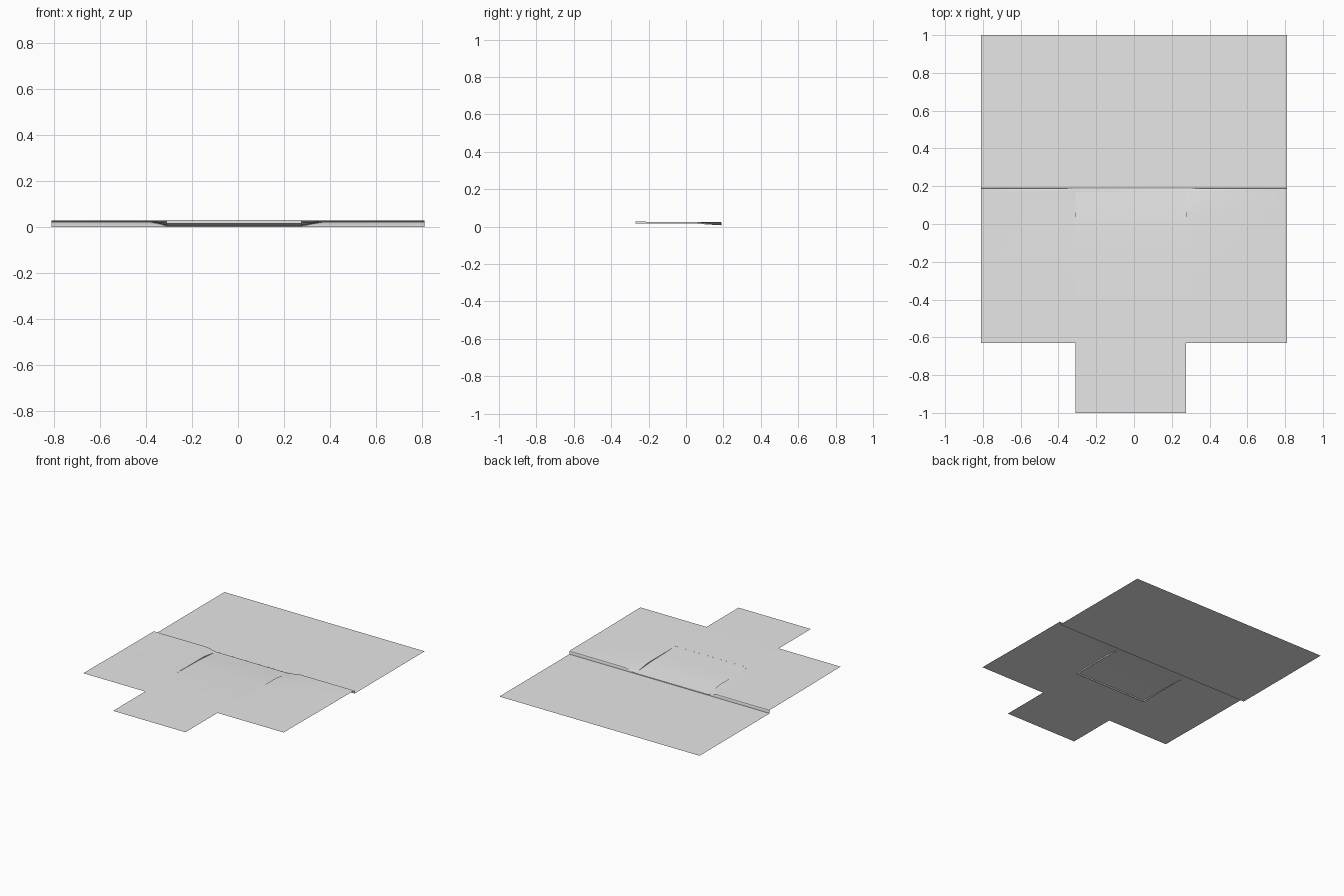
import bpy
import bmesh

if "Cube" in bpy.data.objects:
    bpy.data.objects.remove(bpy.data.objects["Cube"], do_unlink=True)

GREY = bpy.data.materials.new("concrete grey")
GREY.use_nodes = True
GREY.diffuse_color = (0.8, 0.8, 0.8, 1)
GREY.node_tree.nodes["Principled BSDF"].inputs["Base Color"].default_value = (0.8, 0.8, 0.8, 1)

EDGE = 0.81                    # half width of the site
LEFT, RIGHT = -0.31, 0.275     # driveway sides
KERB, ROAD = 0.17, 0.19        # kerb inner and outer lines
KERB_TOP, DROP = 0.025, 0.008  # full and lowered kerb heights
FLARES = [-EDGE, -0.38, LEFT, RIGHT, 0.37, EDGE]


def ramp(t, points):
    """Height on a polyline of (position, height) points."""
    for (a, za), (b, zb) in zip(points, points[1:]):
        if t <= b:
            return za + (zb - za) * max(0, t - a) / (b - a)
    return points[-1][1]


def make_object(name, rows):
    """Sheet through rows of points, smooth with sharp creases."""
    bm = bmesh.new()
    grid = [[bm.verts.new(p) for p in row] for row in rows]
    for r, s in zip(grid, grid[1:]):
        for i in range(len(r) - 1):
            bm.faces.new((r[i], r[i + 1], s[i + 1], s[i]))
    mesh = bpy.data.meshes.new(name)
    bm.to_mesh(mesh)
    bm.free()
    mesh.materials.append(GREY)
    obj = bpy.data.objects.new(name, mesh)
    bpy.context.collection.objects.link(obj)
    bpy.ops.object.select_all(action="DESELECT")
    obj.select_set(True)
    bpy.context.view_layer.objects.active = obj
    bpy.ops.object.shade_smooth_by_angle(angle=0.5)
    return obj


def sheet(name, xs, ys, height):
    return make_object(name, [[(x, y, height(x, y)) for x in xs] for y in ys])


def kerb_height(x):
    return ramp(x, [(-0.38, KERB_TOP), (LEFT, DROP), (RIGHT, DROP), (0.37, KERB_TOP)])


def ground_height(x, y):
    base = ramp(y, [(-0.51, 0.029), (-0.25, 0.026), (KERB, KERB_TOP)])
    fall = ramp(y, [(0.05, 0), (KERB, 1)])
    return base - fall * (KERB_TOP - kerb_height(x))


def apron_height(x, y):
    return ramp(y, [(-0.27, 0.026), (0, 0.02), (KERB, DROP)])


# Road behind the kerb
sheet("road", [-EDGE, EDGE], [ROAD, 1], lambda x, y: 0)

# Verge and pavement on each side of the driveway
rows = [-0.63, -0.51, -0.25, 0.05, 0.11, KERB]
sheet("right_pavement", FLARES[:3], rows, ground_height)
sheet("left_pavement", FLARES[3:], rows, ground_height)

# Driveway with its tongue, and the apron sloping to the lowered kerb
sheet("driveway", [LEFT, RIGHT], [-1, -0.63, -0.51, -0.27], ground_height)
sheet("driveway_apron", [LEFT, RIGHT], [-0.27, -0.12, 0, 0.09, KERB], apron_height)

# Kerb: flat top, rounded edge, upright face
section = [(KERB, 1), (0.184, 1), (0.188, 0.9), (ROAD, 0.7), (ROAD, 0)]
make_object("kerb", [[(x, y, kerb_height(x) * f) for x in FLARES] for y, f in section])

# Shallow side walls between pavement and apron
for name, x in (("right_apron_wall", LEFT), ("left_apron_wall", RIGHT)):
    ys = [-0.27, -0.12, 0.05, KERB]
    make_object(name, [[(x, y, ground_height(x, y)) for y in ys],
                       [(x, y, min(0.016, apron_height(x, y))) for y in ys]])

# Front seam of the apron
make_object("apron_front_seam", [[(x, -0.27, z) for x in (LEFT, RIGHT)] for z in (0.016, 0.026)])
